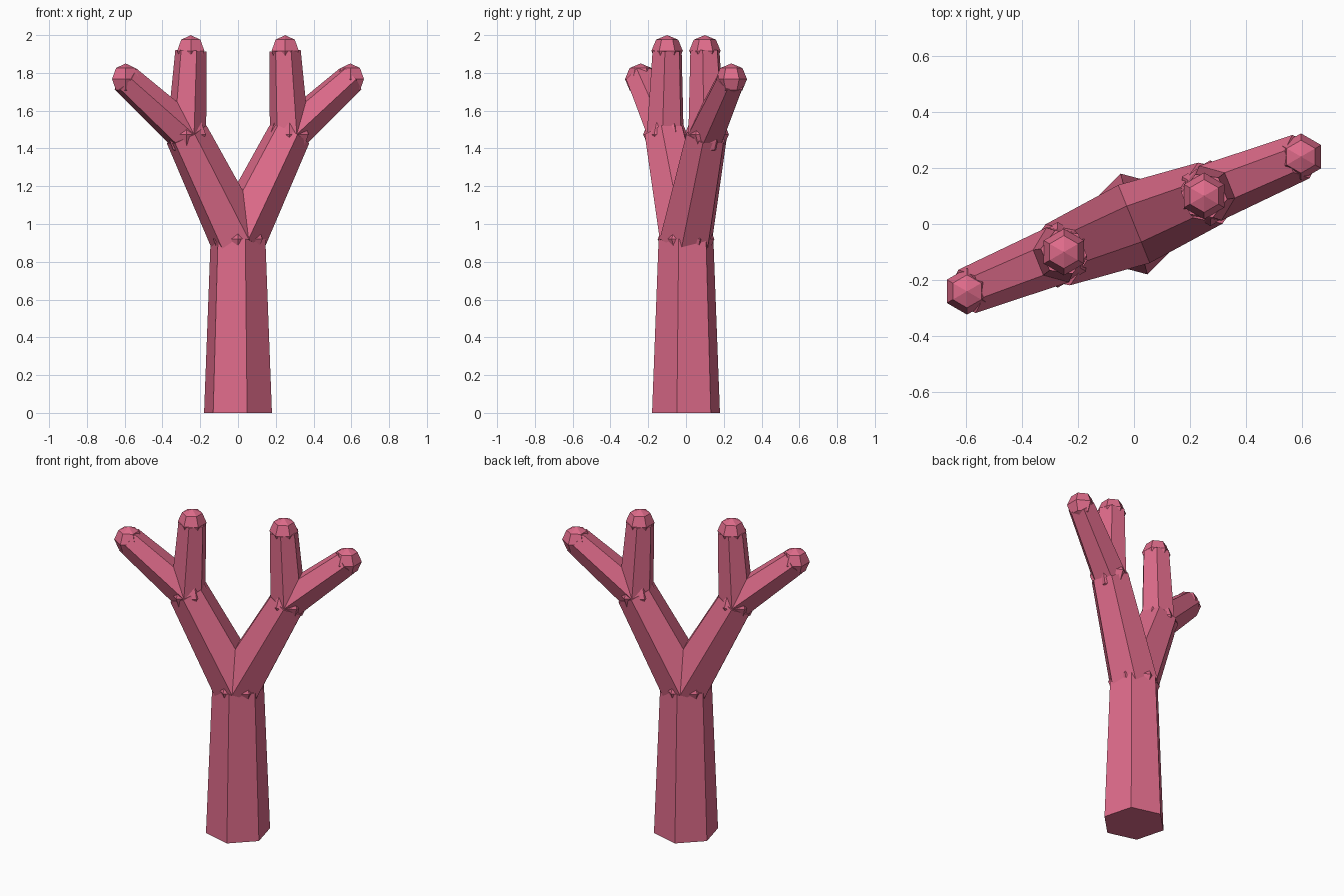
import bpy
import bmesh
import math
from mathutils import Matrix, Vector

cube = bpy.data.objects.get("Cube")
if cube:
    bpy.data.objects.remove(cube, do_unlink=True)

# Single coral pink material
pink = bpy.data.materials.new("coral_pink")
pink.use_nodes = True
colour = (0.73, 0.147, 0.254, 1.0)
pink.diffuse_color = colour
pink.node_tree.nodes["Principled BSDF"].inputs["Base Color"].default_value = colour

SIDES = 6


def finish(name, bm):
    mesh = bpy.data.meshes.new(name)
    bm.to_mesh(mesh)
    bm.free()
    mesh.materials.append(pink)
    obj = bpy.data.objects.new(name, mesh)
    bpy.context.collection.objects.link(obj)


def limb(name, start, end, r_start, r_end, spin):
    """Tapered six-sided limb between two points; spin is the angle of one ridge."""
    axis = end - start
    tilt = Vector((0, 0, 1)).rotation_difference(axis).to_matrix().to_4x4()
    bm = bmesh.new()
    bmesh.ops.create_cone(bm, cap_ends=True, segments=SIDES,
                          radius1=r_start, radius2=r_end, depth=axis.length)
    # The cone's first ridge lies on an axis that repeats every 60 degrees
    first = max(bm.verts, key=lambda v: v.co.x + 0.01 * v.co.y).co
    turn = math.radians(spin) - math.atan2(first.y, first.x)
    place = Matrix.Translation((start + end) / 2) @ tilt @ Matrix.Rotation(turn, 4, 'Z')
    bm.transform(place)
    finish(name, bm)


def knob(name, centre, radius):
    """Faceted ball that rounds off a joint or a tip, with a ridge facing front."""
    bm = bmesh.new()
    bmesh.ops.create_uvsphere(bm, u_segments=SIDES, v_segments=4, radius=radius)
    first = max(bm.verts, key=lambda v: v.co.x + 0.01 * v.co.y).co
    turn = math.pi / 2 - math.atan2(first.y, first.x)
    bm.transform(Matrix.Translation(centre) @ Matrix.Rotation(turn, 4, 'Z'))
    finish(name, bm)


# Trunk
crown = Vector((0, 0, 0.92))
limb("trunk", Vector((0, 0, 0)), crown, 0.186, 0.15, 105)
knob("trunk_joint", crown, 0.15)

# Two opposite branches, each forking into an upright and an outer finger
RIDGE = 112
for side, s in (("left", 1), ("right", -1)):
    fork = Vector((0.272 * s, 0.11 * s, 1.475))
    upright = Vector((0.25 * s, 0.10 * s, 1.917))
    outer = Vector((0.595 * s, 0.24 * s, 1.767))
    limb(side + "_branch", crown, fork, 0.15, 0.117, RIDGE)
    knob(side + "_fork_joint", fork, 0.117)
    for part, tip in (("upright", upright), ("outer", outer)):
        limb(f"{side}_{part}_finger", fork, tip, 0.105, 0.083, RIDGE)
        knob(f"{side}_{part}_tip", tip, 0.083)
